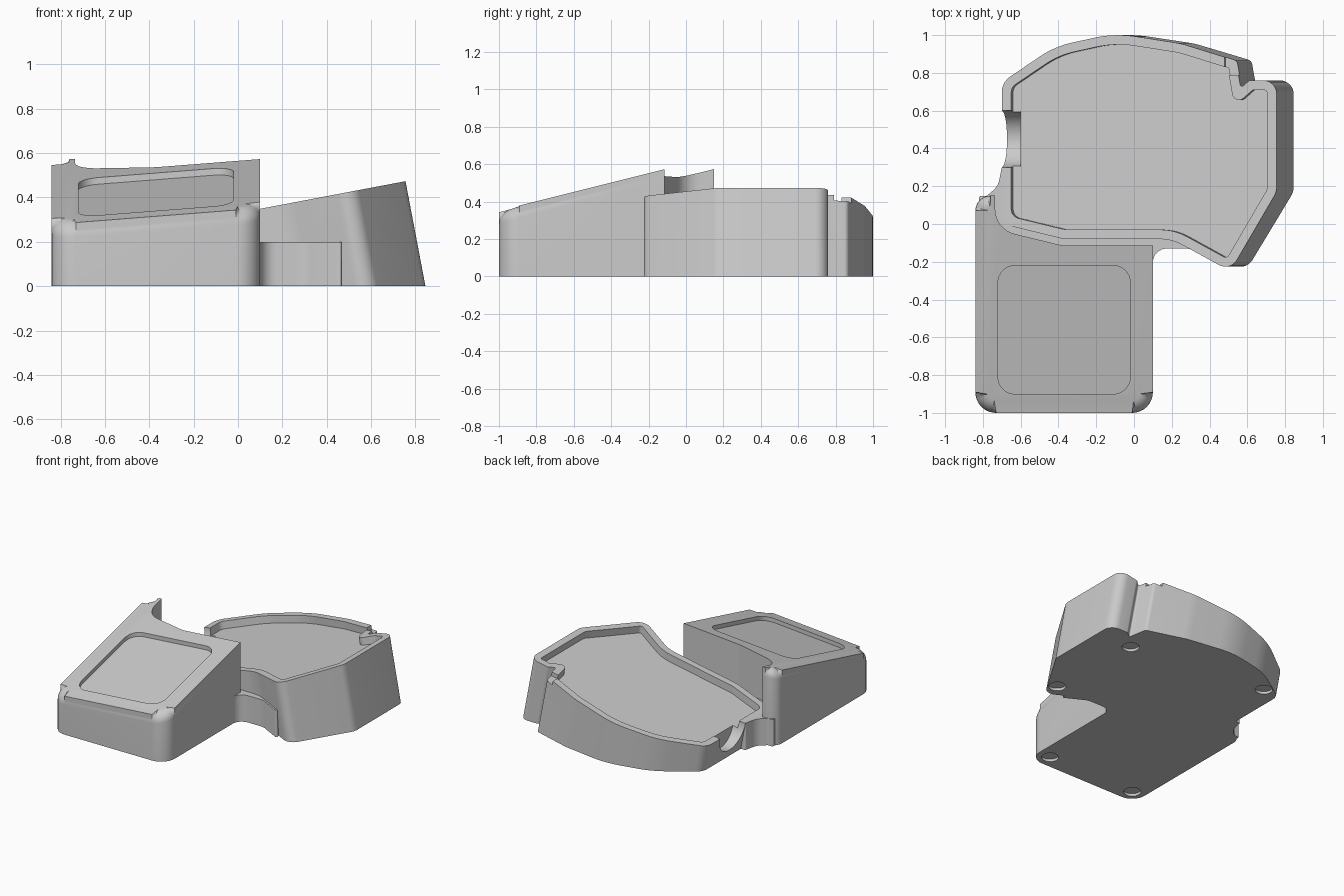
import bpy, bmesh, math
from mathutils import Vector

cube = bpy.data.objects.get("Cube")
if cube:
    bpy.data.objects.remove(cube)

grey = bpy.data.materials.new("light_grey")
grey.use_nodes = True
grey.diffuse_color = (0.6, 0.6, 0.6, 1)
grey.node_tree.nodes["Principled BSDF"].inputs["Base Color"].default_value = (0.6, 0.6, 0.6, 1)


def rounded(corners, inset=0.0, steps=8):
    """Offset a counter-clockwise corner list inward, then round every corner."""
    n = len(corners)
    pts = [Vector(c[:2]) for c in corners]
    moved, radii = [], []
    for i, p in enumerate(pts):
        a = (p - pts[i - 1]).normalized()
        b = (pts[(i + 1) % n] - p).normalized()
        na, nb = Vector((-a.y, a.x)), Vector((-b.y, b.x))
        moved.append(p + (na + nb) * inset / (1 + na.dot(nb)))
        turn = 1 if a.x * b.y - a.y * b.x > 0 else -1
        radii.append(max(0.01, corners[i][2] - turn * inset))
    out = []
    for i, p in enumerate(moved):
        u, v = moved[i - 1] - p, moved[(i + 1) % n] - p
        half = u.angle(v) / 2
        t = min(radii[i] / math.tan(half), 0.49 * u.length, 0.49 * v.length)
        r = t * math.tan(half)
        u.normalize()
        v.normalize()
        centre = p + (u + v).normalized() * (r / math.sin(half))
        start, end = p + u * t - centre, p + v * t - centre
        sweep = start.angle_signed(end)
        for k in range(steps + 1):
            ang = -sweep * k / steps
            c, s = math.cos(ang), math.sin(ang)
            out.append(centre + Vector((start.x * c - start.y * s, start.x * s + start.y * c)))
    return out


def prism(name, pts, low, high, bevel=0.0):
    """Solid between two mapped copies of a flat outline."""
    bm = bmesh.new()
    lower = [bm.verts.new(low(p)) for p in pts]
    upper = [bm.verts.new(high(p)) for p in pts]
    bm.faces.new(lower[::-1])
    cap = bm.faces.new(upper)
    for i in range(len(pts)):
        j = (i + 1) % len(pts)
        bm.faces.new((lower[i], lower[j], upper[j], upper[i]))
    if bevel:
        bmesh.ops.bevel(bm, geom=list(cap.edges), offset=bevel, segments=6,
                        profile=0.5, affect='EDGES', clamp_overlap=True)
    bmesh.ops.recalc_face_normals(bm, faces=bm.faces)
    mesh = bpy.data.meshes.new(name)
    bm.to_mesh(mesh)
    bm.free()
    ob = bpy.data.objects.new(name, mesh)
    bpy.context.collection.objects.link(ob)
    mesh.materials.append(grey)
    return ob


def combine(target, tool, operation):
    mod = target.modifiers.new(tool.name, 'BOOLEAN')
    mod.operation, mod.solver, mod.object = operation, 'EXACT', tool
    bpy.context.view_layer.objects.active = target
    bpy.ops.object.modifier_apply(modifier=mod.name)
    bpy.data.objects.remove(tool)


def level(z):
    return lambda p: Vector((p.x, p.y, z))


# Tilted tray: its top plane rises towards +x and its walls follow the tilt
SLOPE = 0.19
normal = Vector((-SLOPE, 0, 1)).normalized()


def tray_top(p):
    return Vector((p.x, p.y, 0.33 + SLOPE * p.x))


def tray_at(depth):
    return lambda p: tray_top(p) - normal * depth


def tray_foot(p):
    t = tray_top(p)
    return t - normal * (t.z / normal.z)


# Sloping block: its top rises to the back and a little to +x
def block_at(lift):
    return lambda p: Vector((p.x, p.y, 0.594 + 0.078 * p.x + 0.25 * p.y + lift))


tray_corners = [
    (-0.70, 0.0, 0.1), (-0.37, -0.08, 0.2), (0.2, -0.08, 0.25), (0.51, -0.25, 0.07),
    (0.755, 0.17, 0.1), (0.755, 0.76, 0.07), (0.61, 0.76, 0.02), (0.565, 0.72, 0.01),
    (0.54, 0.865, 0.03), (0.25, 0.955, 0.4), (-0.1, 1.01, 0.6), (-0.42, 0.94, 0.5),
    (-0.70, 0.75, 0.1)]
block_corners = [(-0.84, -1, 0.11), (0.1, -1, 0.11), (0.1, 0.15, 0.08), (-0.84, 0.15, 0.08)]
pocket_corners = [(-0.72, -0.9, 0.09), (-0.02, -0.9, 0.09), (-0.02, -0.22, 0.09), (-0.72, -0.22, 0.09)]
web_corners = [
    (-0.8, -0.5, 0.02), (0, -0.5, 0.02), (0.1, -0.28, 0.01), (0.1, -0.13, 0.13),
    (0.3, -0.13, 0.1), (0.47, -0.22, 0.01), (0.4, 0.2, 0.02), (-0.6, 0.3, 0.02),
    (-0.70, 0.30, 0.01), (-0.72, 0.2, 0.1), (-0.78, 0.148, 0.02), (-0.82, 0.148, 0.01)]

# Block, cut back to leave a clearance round the tray
block = prism("sloped_block", rounded(block_corners), level(0), block_at(0), bevel=0.065)
combine(block, prism("clearance", rounded(tray_corners, -0.035), level(0.199), level(1)), 'DIFFERENCE')
combine(block, prism("pocket", rounded(pocket_corners), block_at(-0.03), block_at(0.2)), 'DIFFERENCE')

# Tray body, joined to the block by low filleted webs
housing = prism("housing", rounded(tray_corners), tray_foot, tray_top)
web = prism("joining_web", rounded(web_corners), level(0), level(0.2))
combine(housing, web, 'UNION')
combine(housing, block, 'UNION')

# Tray recess
combine(housing, prism("recess", rounded(tray_corners, 0.05), tray_at(0.055), tray_at(-0.06)), 'DIFFERENCE')

# Lowered rim next to the back groove
slot = [Vector(c) for c in ((0.48, 0.79), (0.6, 0.79), (0.6, 0.95), (0.48, 0.95))]
combine(housing, prism("rim_slot", slot, tray_at(0.03), tray_at(-0.1)), 'DIFFERENCE')


def disc(cx, cy, r, n):
    return [Vector((cx + r * math.cos(k * math.tau / n), cy + r * math.sin(k * math.tau / n)))
            for k in range(n)]


# Round opening through the right wall, outline taken in the y-z plane
port = prism("wall_port", disc(0.45, 0.2, 0.15, 48),
             lambda p: Vector((-0.9, p.x, p.y)), lambda p: Vector((-0.6, p.x, p.y)))
combine(housing, port, 'DIFFERENCE')

# Shallow round sockets underneath
for x, y in ((0.59, -0.12), (0.55, 0.62), (-0.53, 0.76), (0, -0.9), (-0.74, -0.9)):
    combine(housing, prism("foot_socket", disc(x, y, 0.06, 32), level(-0.1), level(0.02)), 'DIFFERENCE')

bpy.ops.object.select_all(action='DESELECT')
housing.select_set(True)
bpy.context.view_layer.objects.active = housing
bpy.ops.object.shade_smooth_by_angle(angle=math.radians(30))
